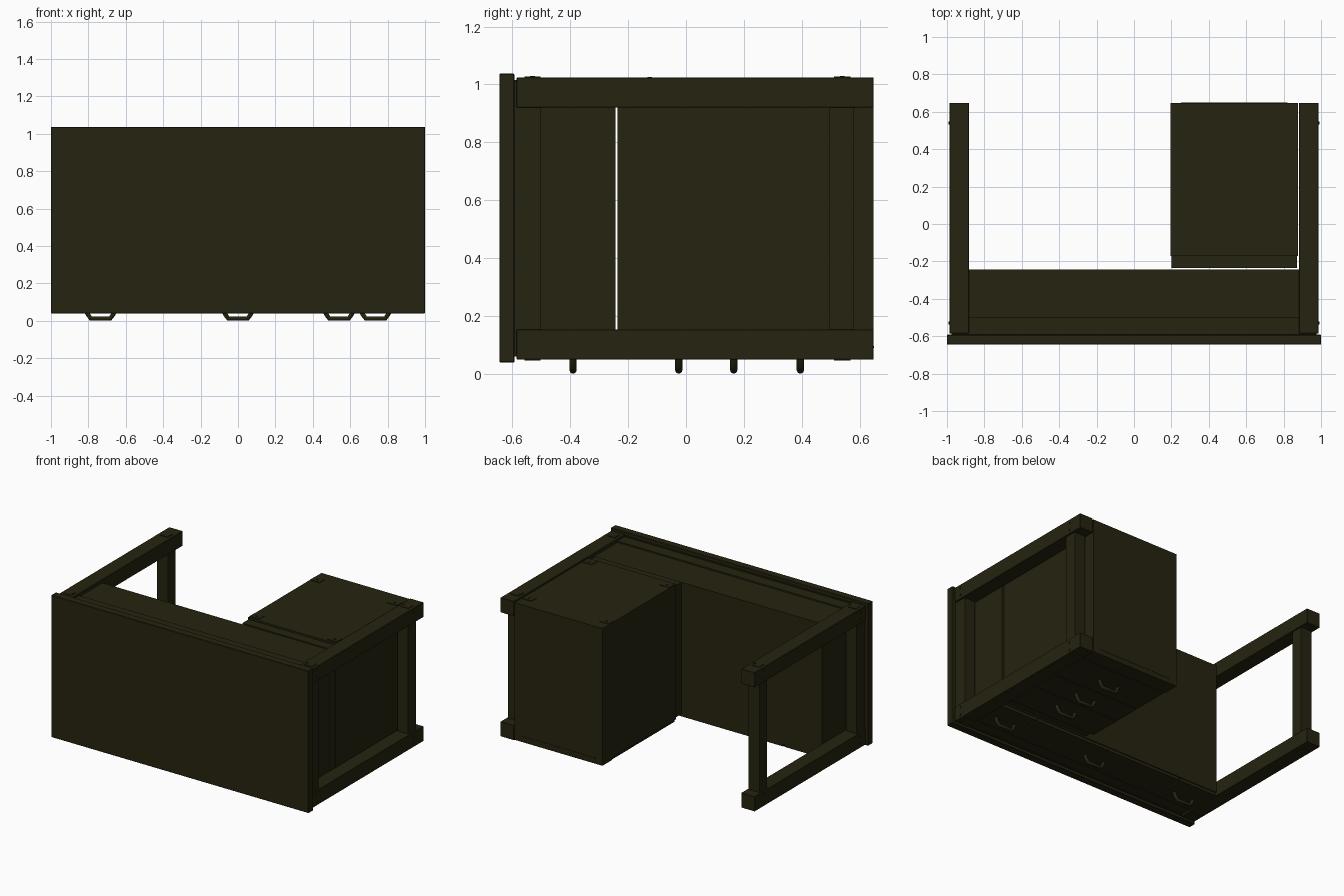
import bpy, math

if "Cube" in bpy.data.objects:
    bpy.data.objects.remove(bpy.data.objects["Cube"])

mat = bpy.data.materials.new("dark olive wood")
mat.diffuse_color = (0.019, 0.0172, 0.005, 1)
mat.use_nodes = True
mat.node_tree.nodes["Principled BSDF"].inputs["Base Color"].default_value = mat.diffuse_color


def box(name, x0, x1, y0, y1, z0, z1, bevel=0.0):
    bpy.ops.mesh.primitive_cube_add(size=1, location=((x0+x1)/2, (y0+y1)/2, (z0+z1)/2))
    o = bpy.context.object
    o.name = name
    o.scale = (x1-x0, y1-y0, z1-z0)
    bpy.ops.object.transform_apply(location=False, rotation=False, scale=True)
    o.data.materials.append(mat)
    if bevel:
        m = o.modifiers.new("bevel", 'BEVEL')
        m.width = bevel
        m.segments = 1
    return o


def bolt(x, y, z, axis):
    rot = (0, math.pi/2, 0) if axis == 'x' else (0, 0, 0)
    bpy.ops.mesh.primitive_cylinder_add(vertices=12, radius=0.008, depth=0.008,
                                        location=(x, y, z), rotation=rot)
    o = bpy.context.object
    o.name = "bolt_head"
    o.data.materials.append(mat)


def handle(x, y):
    c = bpy.data.curves.new("drawer_handle", 'CURVE')
    c.dimensions = '3D'
    c.bevel_depth = 0.0125
    c.bevel_resolution = 3
    s = c.splines.new('POLY')
    pts = [(-.078, .06), (-.068, .035), (-.052, .0125), (.052, .0125), (.068, .035), (.078, .06)]
    s.points.add(len(pts) - 1)
    for p, (px, pz) in zip(s.points, pts):
        p.co = (x + px, y, pz, 1)
    s.use_smooth = True
    c.materials.append(mat)
    o = bpy.data.objects.new("drawer_handle", c)
    bpy.context.collection.objects.link(o)


# Desk top (the desk lies with its top facing the front)
box("desk_top", -1, 1, -0.645, -0.592, 0.04, 1.037, 0.003)
box("desk_top_underlay", -0.975, 0.975, -0.593, -0.58, 0.06, 1.015)

# Side frames: two legs joined by two rails
for s in (-1, 1):
    def side(name, a, b, *r, bevel=0.0):
        box(name, min(s*a, s*b), max(s*a, s*b), *r, bevel=bevel)
    for z0 in (0.05, 0.92):
        side("leg", 0.883, 0.987, -0.585, 0.648, z0, z0 + 0.104, bevel=0.002)
    for y0, y1 in ((-0.582, -0.5), (0.495, 0.58)):
        side("side_rail", 0.892, 0.975, y0, y1, 0.14, 0.935)
    # Small fixing plates and bolts
    for y in (-0.53, 0.54):
        for z in (0.05, 1.024):
            side("fixing_plate", 0.905, 0.965, y-0.028, y+0.028, z-0.004, z+0.004)
        for z in (0.075, 0.13, 0.95, 1.0):
            bolt(s*0.987, y, z, 'x')
        bolt(s*0.91, y, 1.026, 'z')

# Wide drawer case below the top
box("apron_case", -0.884, 0.884, -0.505, -0.243, 0.075, 1.0)
box("apron_back_rail", -0.884, 0.884, -0.582, -0.5, 0.925, 1.01)
box("apron_front_rail", -0.884, 0.884, -0.582, -0.5, 0.065, 0.15)
box("apron_core", -0.884, 0.884, -0.582, -0.5, 0.15, 0.925)
for x0, x1 in ((-0.88, -0.59), (-0.58, 0.58), (0.59, 0.88)):
    box("apron_drawer_front", x0, x1, -0.494, -0.25, 0.055, 0.08)
for x in (-0.735, 0, 0.735):
    handle(x, -0.39)

# Drawer cabinet hung beside the right frame
box("cabinet_body", 0.195, 0.877, -0.17, 0.648, 0.07, 1.018)
box("cabinet_neck", 0.2, 0.872, -0.236, -0.168, 0.08, 1.005)
box("cabinet_front_lip", 0.195, 0.877, 0.54, 0.648, 0.055, 0.08)
for y0, y1, yh in ((-0.16, 0.067, -0.025), (0.075, 0.262, 0.165), (0.27, 0.532, 0.395)):
    box("cabinet_drawer_front", 0.2, 0.872, y0, y1, 0.055, 0.075)
    handle(0.54, yh)
for y in (-0.125, 0.545):
    for x in (0.235, 0.837):
        box("cabinet_plate", x-0.037, x+0.037, y-0.028, y+0.028, 1.012, 1.022)
        bolt(x, y, 1.022, 'z')
# Narrow strip on the cabinet underside
box("cabinet_strip", 0.25, 0.82, 0.647, 0.65, 0.09, 0.097)
